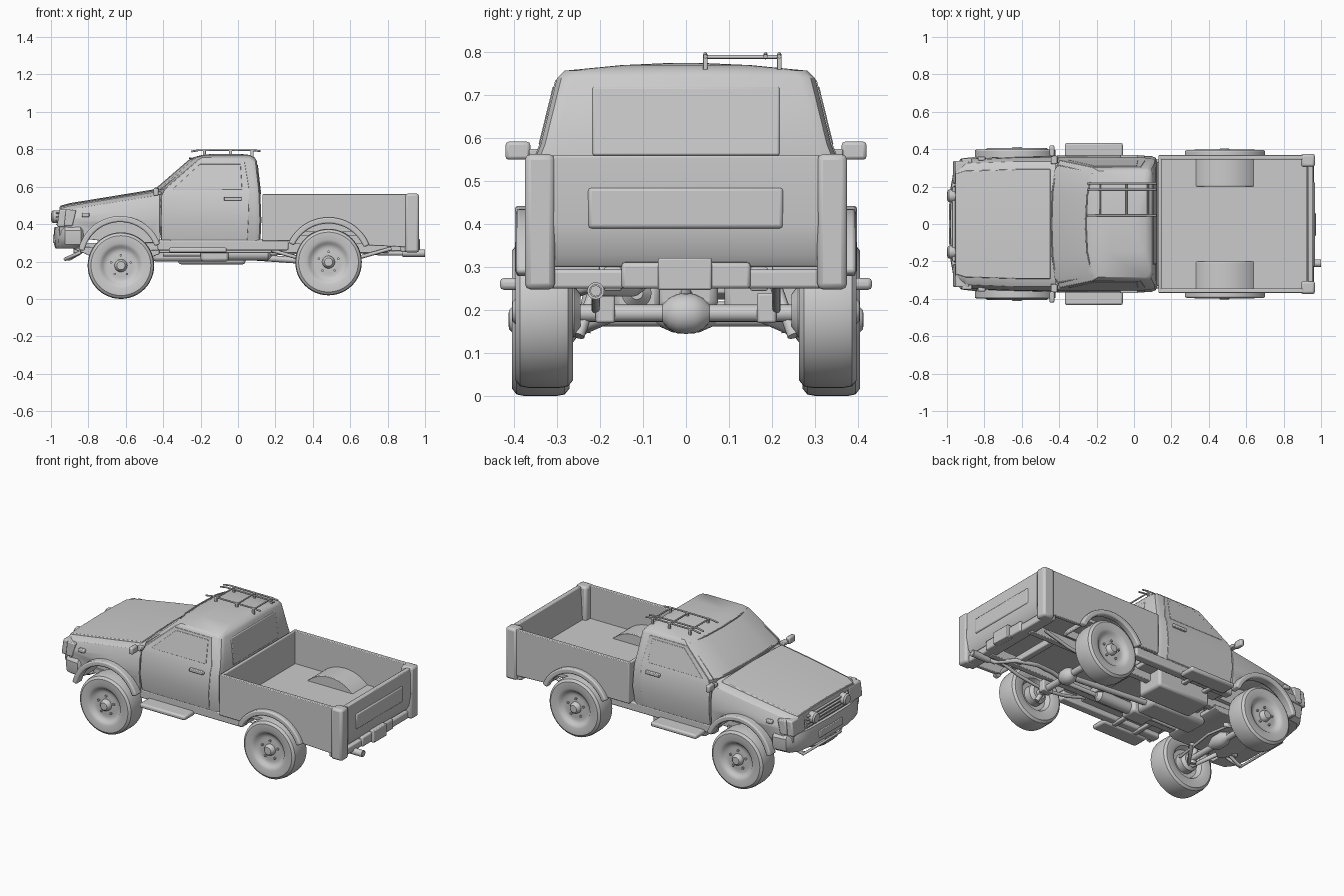
import bpy, bmesh
from math import sin, cos, pi, radians


def make(name, verts, faces, bevel=0.0, seg=2):
    me = bpy.data.meshes.new(name)
    me.from_pydata(verts, [], faces)
    bm = bmesh.new()
    bm.from_mesh(me)
    bmesh.ops.remove_doubles(bm, verts=bm.verts, dist=1e-6)
    bmesh.ops.recalc_face_normals(bm, faces=bm.faces)
    bm.to_mesh(me)
    bm.free()
    me.shade_smooth()
    me.set_sharp_from_angle(angle=radians(35))
    ob = bpy.data.objects.new(name, me)
    bpy.context.collection.objects.link(ob)
    if bevel:
        add_bevel(ob, bevel, seg)
    return ob


def add_bevel(ob, width, seg=2):
    m = ob.modifiers.new("bevel", 'BEVEL')
    m.width, m.segments, m.limit_method, m.angle_limit = width, seg, 'ANGLE', radians(40)


def loft(name, rings, bevel=0.0, seg=2):
    n = len(rings[0])
    verts = [p for r in rings for p in r]
    faces = [(k * n + i, k * n + (i + 1) % n, (k + 1) * n + (i + 1) % n, (k + 1) * n + i)
             for k in range(len(rings) - 1) for i in range(n)]
    faces += [tuple(range(n)), tuple(range((len(rings) - 1) * n, len(rings) * n))]
    return make(name, verts, faces, bevel, seg)


def prism(name, pts, y0, y1, bevel=0.0):
    return loft(name, [[(x, y, z) for x, z in pts] for y in (y0, y1)], bevel)


def box(name, x0, x1, y0, y1, z0, z1, bevel=0.006):
    return prism(name, [(x0, z0), (x1, z0), (x1, z1), (x0, z1)], y0, y1, bevel)


def lathe(name, c, profile, axis='y', s=1, n=48):
    """Revolve (radius, offset) pairs about an axis through c."""
    rings = []
    for r, o in profile:
        ring = []
        for i in range(n):
            u, v = r * cos(2 * pi * i / n), r * sin(2 * pi * i / n)
            d = (u, o * s, v) if axis == 'y' else (o * s, u, v)
            ring.append(tuple(a + b for a, b in zip(c, d)))
        rings.append(ring)
    return loft(name, rings)


def rod(name, c, r, o0, o1, n=20):
    return lathe(name, c, [(r, o0), (r, o1)], n=n)


def tube(name, pts, r):
    cu = bpy.data.curves.new(name, 'CURVE')
    cu.dimensions, cu.bevel_depth, cu.bevel_resolution, cu.use_fill_caps = '3D', r, 2, True
    sp = cu.splines.new('POLY')
    sp.points.add(len(pts) - 1)
    for p, q in zip(sp.points, pts):
        p.co = (*q, 1)
    ob = bpy.data.objects.new(name, cu)
    bpy.context.collection.objects.link(ob)


def arc(cx, cz, r, a0, a1, n=24):
    return [(cx + r * cos(radians(a0 + (a1 - a0) * i / n)),
             cz + r * sin(radians(a0 + (a1 - a0) * i / n))) for i in range(n + 1)]


def arch(name, cx, cz, r0, r1, y0, y1, a0, a1, bevel=0.0):
    loft(name, [[(p[0], y0, p[1]), (p[0], y1, p[1]), (q[0], y1, q[1]), (q[0], y0, q[1])]
         for p, q in zip(arc(cx, cz, r0, a0, a1), arc(cx, cz, r1, a0, a1))], bevel)


def mirror_ring(half):
    """Half section of (x, y, z) from the centre line, closed on both sides."""
    return half + [(x, -y, z) for x, y, z in reversed(half) if abs(y) > 1e-6]


# Nose: fenders and hood, with wheel openings
stations = [(-.955, .492, .325, .34), (-.90, .508, .348, .33), (-.63, .552, .36, .30), (-.42, .585, .36, .30)]
nose = loft("front_body", [mirror_ring([(x, 0, t), (x, .8 * h, t - .008), (x, .93 * h, t - .03),
            (x, .985 * h, t - .08), (x, h, .42), (x, .97 * h, b), (x, 0, b)]) for x, t, h, b in stations])
hood_st = [(-.95, .494, .325), (-.90, .508, .345), (-.63, .552, .355), (-.447, .582, .355)]
loft("hood_panel", [mirror_ring([(x, 0, t + .004), (x, .5 * h, t + .001), (x, .82 * h, t - .004),
     (x, .84 * h, t - .03), (x, 0, t - .03)]) for x, t, h in hood_st], .003)
for s in (1, -1):
    cut = rod("wheel_opening_cutter", (-.63, 0, .215), .205, s * .21, s * .5, n=48)
    cut.hide_render = True
    cut.hide_set(True)
    m = nose.modifiers.new("opening", 'BOOLEAN')
    m.operation, m.object, m.solver = 'DIFFERENCE', cut, 'EXACT'
add_bevel(nose, .006)

# Cab
cab_rows = [(.31, -.41, .12, .345), (.42, -.43, .125, .363), (.55, -.44, .12, .352), (.585, -.447, .118, .338),
            (.74, -.268, .10, .30), (.757, -.24, .088, .283), (.77, -.19, .06, .15), (.775, -.14, .015, .04)]
loft("cab", [mirror_ring([(a, 0, z), (a + .006, .5 * h, z), (a + .022, .85 * h, z), (a + .05, h, z),
     (b - .03, h, z), (b - .008, h - .01, z), (b, h - .035, z), (b, 0.0001, z)])
     for z, a, b, h in cab_rows])


def cab_y(z):
    for (z0, _, _, h0), (z1, _, _, h1) in zip(cab_rows, cab_rows[1:]):
        if z <= z1:
            return h0 + (h1 - h0) * (z - z0) / (z1 - z0)


def side_plate(name, rows, s, off):
    """Panel that follows the cab side; rows are (z, x_front, x_back)."""
    loft(name, [[(a, s * (cab_y(z) + off), z), (b, s * (cab_y(z) + off), z),
                 (b, s * (cab_y(z) - .02), z), (a, s * (cab_y(z) - .02), z)] for z, a, b in rows], .002)


# Windshield seal and rear window
tube("windshield_seal", [(-.41, -.315, .585), (-.437, -.17, .592), (-.442, 0, .592), (-.437, .17, .592),
     (-.41, .315, .585), (-.222, .275, .742), (-.252, .15, .752), (-.258, 0, .752), (-.252, -.15, .752),
     (-.222, -.275, .742), (-.41, -.315, .585)], .004)
prism("rear_window", [(.09, .56), (.124, .56), (.106, .72), (.08, .72)], -.218, .218, .005)

# Load bed
bed_side = [(.13, .56), (.13, .31)] + arc(.484, .2, .212, 149, 26) + [(.71, .285), (.95, .275), (.95, .56)]
box("bed_floor", .135, .95, -.35, .35, .34, .36, 0)
box("bed_front_wall", .13, .148, -.36, .36, .31, .56)
prism("tailgate", [(.93, .56), (.958, .56), (.962, .40), (.95, .33), (.93, .30), (.915, .30)], -.31, .31, .005)
box("tailgate_panel", .94, .967, -.228, .226, .39, .485, .008)
box("rear_bumper", .87, .945, -.36, .36, .25, .295, .008)
prism("bumper_step", [(.90, .25), (.955, .25), (.955, .31), (.90, .315)], -.15, .15, .008)
box("plate_holder", .93, .972, -.065, .06, .247, .322, .005)

tyre = [(0, -.02), (.085, -.03), (.1, -.058), (.12, -.067), (.16, -.067), (.174, -.056), (.178, -.035), (.178, .035),
        (.174, .056), (.16, .067), (.12, .067), (.103, .06), (.095, .05), (.075, .044), (.06, .046), (.034, .046),
        (.03, .066), (.022, .074), (0, .075)]

for s in (1, -1):
    # Bed sides, posts, wheel wells and flares
    prism("bed_side", bed_side, s * .345, s * .368, .004)
    box("rear_post", .893, .968, s * .305, s * .375, .248, .563, .014)
    arch("bed_wheel_well", .486, .2, .207, .222, s * .2, s * .355, 25, 155, .005)
    prism("wheel_well_wall", arc(.486, .2, .22, 25, 155), s * .2, s * .21)
    arch("rear_flare", .484, .2, .203, .236, s * .355, s * .395, 22, 155, .008)
    arch("front_flare", -.63, .215, .196, .228, s * .34, s * .398, 20, 168, .008)
    # Doors
    side_plate("door", [(.315, -.41, .05), (.42, -.412, .056), (.55, -.41, .06), (.585, -.392, .06),
                        (.735, -.222, .035)], s, .003)
    side_plate("door_window", [(.585, -.352, .022), (.72, -.205, .014)], s, .005)
    box("door_handle", -.075, .02, s * .34, s * .37, .525, .545, .004)
    # Mirrors
    box("mirror", -.452, -.425, s * .362, s * .42, .55, .592, .008)
    box("mirror_arm", -.445, -.41, s * .32, s * .365, .555, .575, .004)
    # Wheels with lug nuts
    for wname, x, y, z in (("front_wheel", -.626, .338, .178), ("rear_wheel", .484, .33, .197)):
        lathe(wname, (x, s * y, z), tyre, s=s)
        for k in range(5):
            a = 2 * pi * k / 5 + pi / 2
            rod("lug_nut", (x + .055 * cos(a), s * y, z + .055 * sin(a)), .007, s * .04, s * .056, n=6)
        lathe("brake_drum", (x, s * y, z), [(.06, -.02), (.06, -.07), (.04, -.085)], s=s, n=24)
    # Steps, sills and frame rails
    box("side_step", -.37, -.06, s * .33, s * .433, .247, .275, .01)
    box("sill", -.43, .27, s * .29, s * .345, .26, .315, .008)
    for x in (-.30, -.15):
        box("step_bracket", x, x + .03, s * .18, s * .35, .25, .27)
    box("frame_rail", -.88, .90, s * .15, s * .19, .245, .30, .004)
    # Springs, dampers and control arms
    tube("leaf_spring", [(.18, s * .21, .26), (.32, s * .21, .22), (.484, s * .21, .2), (.66, s * .21, .225),
                         (.82, s * .21, .27)], .010)
    tube("rear_damper", [(.50, s * .25, .14), (.42, s * .19, .31)], .014)
    box("spring_clamp", .45, .52, s * .165, s * .21, .17, .24)
    tube("lower_arm", [(-.72, s * .14, .2), (-.626, s * .28, .14), (-.54, s * .14, .2)], .014)
    tube("upper_arm", [(-.69, s * .17, .27), (-.626, s * .27, .235), (-.56, s * .17, .27)], .011)
    tube("front_damper", [(-.63, s * .24, .15), (-.63, s * .2, .34)], .018)
    # Lamps
    lathe("fog_lamp", (-.96, s * .15, .44), [(.018, .03), (.034, .005), (.034, -.03), (.026, -.038), (0, -.04)],
          'x', n=28)
    prism("headlamp", [(-.968, .385), (-.895, .385), (-.88, .478), (-.955, .478)], s * .215, s * .338, .008)
    prism("corner_lamp", [(-.93, .39), (-.885, .39), (-.865, .475), (-.92, .478)], s * .32, s * .350, .006)
    box("side_marker", -.835, -.795, s * .34, s * .362, .438, .46, .005)
    tube("tow_hook", [(-.84, s * .17, .25), (-.90, s * .17, .215), (-.925, s * .17, .215)], .010)

# Grille
prism("grille", [(-.964, .385), (-.92, .385), (-.92, .478), (-.955, .478)], -.205, .205, .004)
for k in range(4):
    box("grille_bar", -.972, -.94, -.2, .2, .395 + k * .02, .403 + k * .02, .002)

# Front bumper
foot = [(-.985, 0), (-.98, .2), (-.962, .30), (-.925, .35), (-.84, .36), (-.825, .34), (-.825, 0)]
loft("front_bumper", [mirror_ring([(-.9 + (x + .9) * k, y * k, z) for x, y in foot])
     for z, k in ((.27, .9), (.29, .98), (.325, 1), (.365, 1), (.385, .96))])
box("bumper_slot", -.99, -.95, -.11, .11, .30, .345, .004)
tube("front_guard_bar", [(-.84, -.2, .25), (-.925, -.18, .212), (-.925, .18, .212), (-.84, .2, .25)], .009)

# Roof rack
for y in (.045, .185, .217):
    tube("rack_rail", [(-.25, y, .788), (-.21, y, .795), (.08, y, .795), (.12, y, .79)], .005)
for x in (-.18, -.04, .075):
    tube("rack_crossbar", [(x, .04, .789), (x, .222, .789)], .0045)
    for y in (.045, .217):
        box("rack_foot", x - .008, x + .008, y - .005, y + .005, .755, .795, .002)

# Running gear
rod("rear_axle", (.484, 0, .193), .02, -.3, .3)
lathe("rear_differential", (.484, 0, .192), [(.02, -.055), (.036, -.04), (.046, -.02), (.047, 0), (.046, .02),
      (.036, .04), (.02, .055)], n=24)
rod("front_axle", (-.626, 0, .18), .018, -.3, .3)
lathe("front_differential", (-.626, 0, .19), [(.02, -.08), (.042, -.03), (.042, .03), (.02, .08)], n=20)
tube("drive_shaft", [(-.1, 0, .235), (.45, 0, .197)], .017)
tube("steering_link", [(-.56, -.27, .18), (-.54, 0, .2), (-.56, .27, .18)], .008)
box("gearbox", -.46, -.08, -.075, .075, .20, .31, .02)
box("fuel_tank", -.32, .04, .09, .27, .185, .30, .015)
box("transfer_case", -.20, -.05, -.17, -.06, .2, .28, .015)
prism("skid_plate", [(-.88, .28), (-.88, .268), (-.78, .225), (-.46, .225), (-.42, .24), (-.42, .26)], -.2, .2, .003)
box("cab_floor", -.42, .14, -.33, .33, .29, .32)
for x in (-.40, .15, .70):
    box("cross_member", x, x + .04, -.17, .17, .25, .29)
tube("exhaust_pipe", [(-.4, -.12, .24), (.1, -.12, .24), (.36, -.14, .255), (.48, -.14, .285), (.62, -.1, .26),
     (.76, -.12, .245), (.84, -.21, .245), (1.0, -.21, .245)], .013)
lathe("muffler", (.02, -.115, .24), [(.015, -.16), (.035, -.14), (.035, .14), (.015, .16)], 'x', n=20)
lathe("tailpipe_tip", (.93, -.21, .245), [(.02, -.05), (.02, .07), (.014, .07), (.014, .03)], 'x', n=20)
